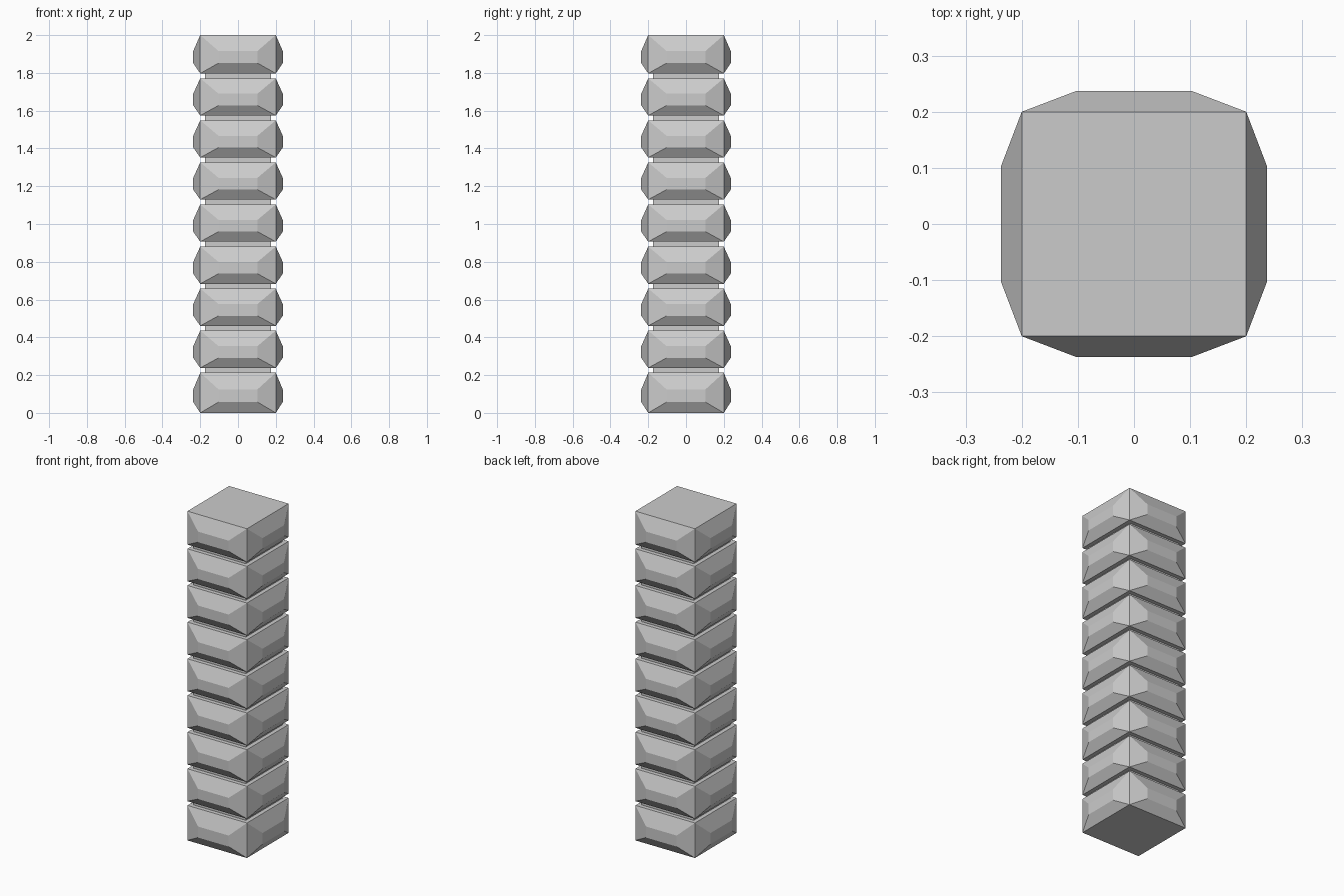
import bpy, bmesh

if "Cube" in bpy.data.objects:
    bpy.data.objects.remove(bpy.data.objects["Cube"])

HALF, BULGE, FLAT, CORE = 0.20, 0.237, 0.103, 0.175


def finish(bm, name):
    bmesh.ops.recalc_face_normals(bm, faces=bm.faces[:])
    mesh = bpy.data.meshes.new(name)
    bm.to_mesh(mesh)
    bm.free()
    obj = bpy.data.objects.new(name, mesh)
    bpy.context.collection.objects.link(obj)
    return obj


def box(bm, half, z0, z1):
    bmesh.ops.create_cube(bm, size=1)
    for v in bm.verts:
        v.co = (v.co.x * 2 * half, v.co.y * 2 * half, z0 if v.co.z < 0 else z1)


# Square block with a raised, bevelled panel on each of its four sides
def stone_block(name, z0, z1):
    bm = bmesh.new()
    box(bm, HALF, z0, z1)
    sides = [f for f in bm.faces if abs(f.normal.z) < 0.5]
    mid = (z0 + z1) / 2
    low, high = z0 + (z1 - z0) * 0.27, z0 + (z1 - z0) * 0.585
    for face in sides:
        n = face.normal.copy()
        bmesh.ops.inset_individual(bm, faces=[face], thickness=0.03)
        for v in face.verts:
            z = low if v.co.z < mid else high
            if abs(n.x) > 0.5:
                v.co = (BULGE * n.x, FLAT if v.co.y > 0 else -FLAT, z)
            else:
                v.co = (FLAT if v.co.x > 0 else -FLAT, BULGE * n.y, z)
    return finish(bm, name)


# Stack of nine blocks; the lowest and highest are slightly taller
COUNT, PITCH, HEIGHT = 9, 0.2227, 0.197
for i in range(COUNT):
    z0 = 0.0155 + i * PITCH
    z1 = z0 + HEIGHT
    if i == 0:
        z0 = 0.0
    if i == COUNT - 1:
        z1 = 2.0
    stone_block(f"block_{i + 1}", z0, z1)

# Narrow mortar joints between neighbouring blocks
for i in range(COUNT - 1):
    top = 0.0155 + i * PITCH + HEIGHT
    bm = bmesh.new()
    box(bm, CORE, top, top + PITCH - HEIGHT)
    finish(bm, f"joint_{i + 1}")
